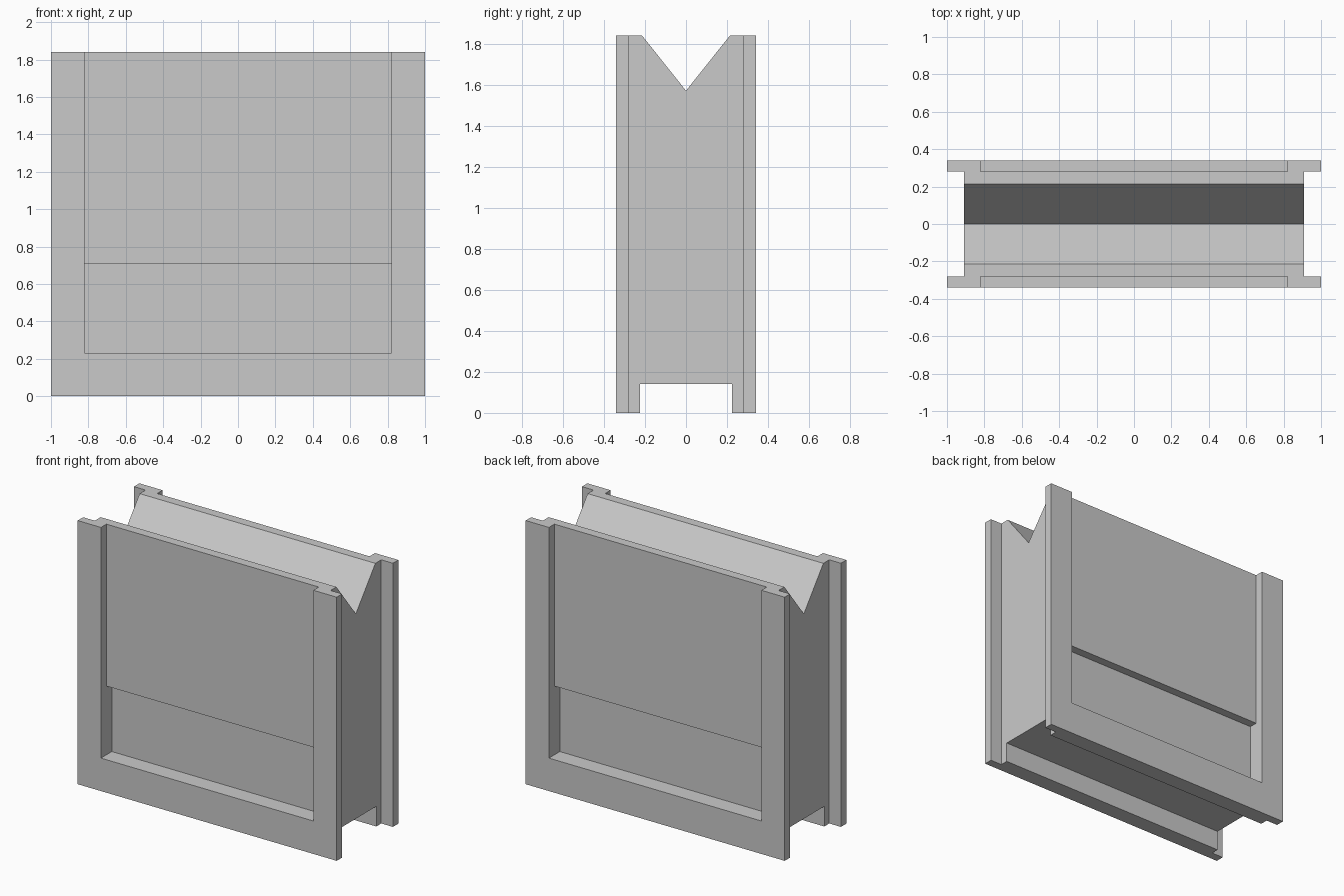
import bpy, bmesh
from mathutils import Vector

cube = bpy.data.objects.get("Cube")
if cube:
    bpy.data.objects.remove(cube, do_unlink=True)

grey = bpy.data.materials.new("plain grey")
grey.use_nodes = True
colour = (0.59, 0.59, 0.59, 1)
grey.diffuse_color = colour
grey.node_tree.nodes["Principled BSDF"].inputs["Base Color"].default_value = colour

HEIGHT = 1.84
FLANGE_X, CORE_X, PANEL_X = 1.0, 0.91, 0.82
OUTER_Y, INNER_Y, DEEP_Y = 0.34, 0.28, 0.22


def prism(name, points, direction):
    """Extrude a closed outline of 3D points along a direction."""
    bm = bmesh.new()
    face = bm.faces.new([bm.verts.new(p) for p in points])
    result = bmesh.ops.extrude_face_region(bm, geom=[face])
    moved = [g for g in result["geom"] if isinstance(g, bmesh.types.BMVert)]
    bmesh.ops.translate(bm, verts=moved, vec=Vector(direction))
    bmesh.ops.recalc_face_normals(bm, faces=bm.faces)
    mesh = bpy.data.meshes.new(name)
    bm.to_mesh(mesh)
    bm.free()
    mesh.materials.append(grey)
    obj = bpy.data.objects.new(name, mesh)
    bpy.context.collection.objects.link(obj)
    return obj


def cut(target, name, outline, half_width):
    """Cut a y-z outline, running along x, out of the target."""
    cutter = prism(name, [(-half_width, y, z) for y, z in outline],
                   (2 * half_width, 0, 0))
    cutter.hide_render = True
    mod = target.modifiers.new(name, "BOOLEAN")
    mod.operation = "DIFFERENCE"
    mod.solver = "EXACT"
    mod.object = cutter
    bpy.context.view_layer.objects.active = target
    bpy.ops.object.modifier_apply(modifier=mod.name)
    bpy.data.objects.remove(cutter, do_unlink=True)


# Body: core with flanges along the front and back
quarter = [(CORE_X, 0), (CORE_X, INNER_Y), (FLANGE_X, INNER_Y), (FLANGE_X, OUTER_Y)]
half = quarter[1:] + [(-x, y) for x, y in reversed(quarter[1:])]
plan = half + [(-x, -y) for x, y in half]
body = prism("panelled_block", [(x, y, 0) for x, y in plan], (0, 0, HEIGHT))

# V groove along the top and square channel along the bottom
top = HEIGHT + 0.27
cut(body, "top_groove", [(0, 1.57), (0.43, top), (-0.43, top)], 1.2)
cut(body, "bottom_channel",
    [(-0.225, -0.1), (0.225, -0.1), (0.225, 0.14), (-0.225, 0.14)], 1.2)

# Stepped recess in both large faces, open at the top
recess = [(DEEP_Y, 0.23), (0.5, 0.23), (0.5, 2), (INNER_Y, 2),
          (INNER_Y, 0.71), (DEEP_Y, 0.71)]
for side, sign in (("front", -1), ("back", 1)):
    cut(body, side + "_recess", [(sign * y, z) for y, z in recess], PANEL_X)
